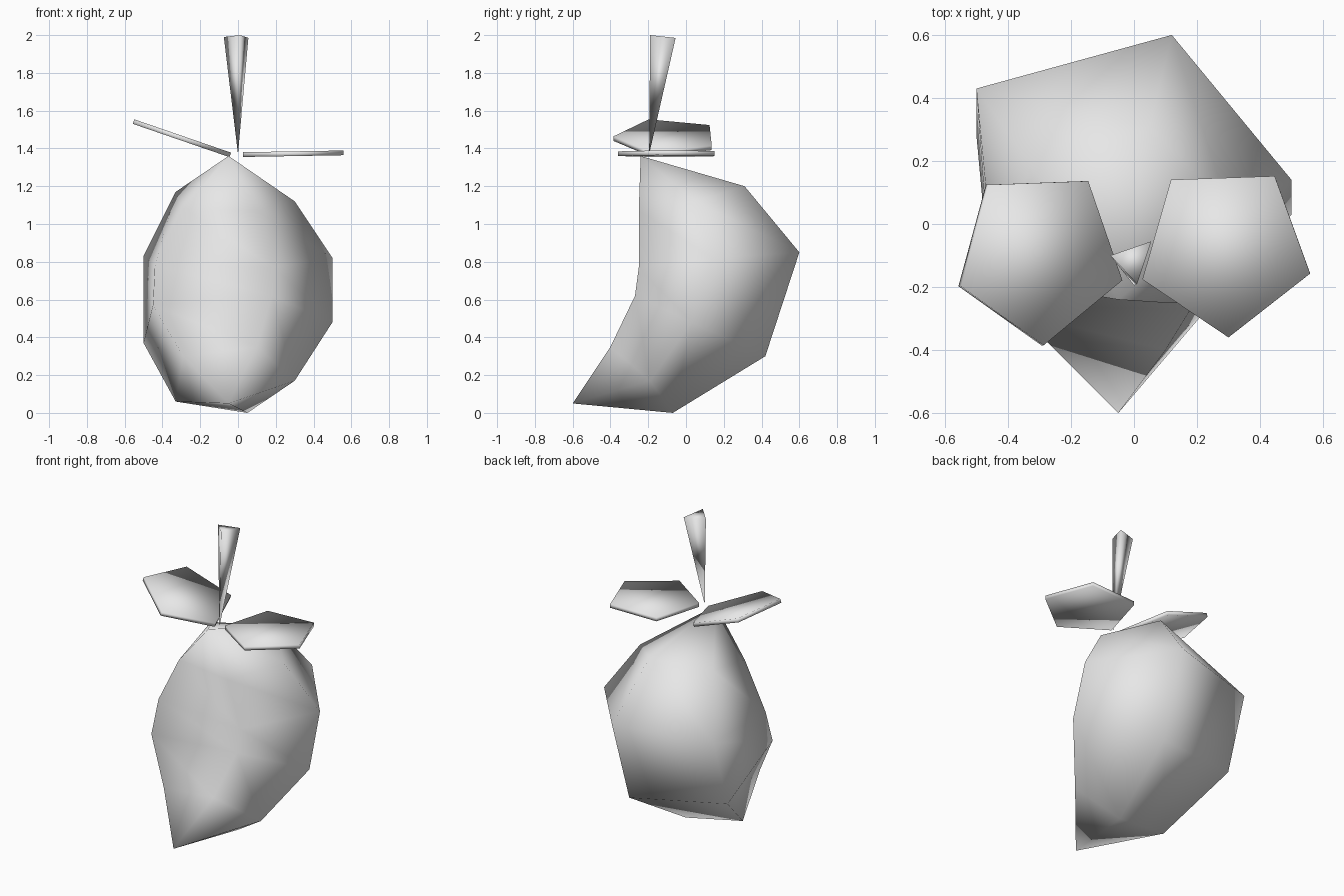
import bpy
import bmesh
import math
from mathutils import Vector, Matrix

default_cube = bpy.data.objects.get("Cube")
if default_cube:
    bpy.data.objects.remove(default_cube, do_unlink=True)

# One plain grey material for every part
grey = bpy.data.materials.new("plain grey")
grey.use_nodes = True
grey.diffuse_color = (0.8, 0.8, 0.8, 1)
grey.node_tree.nodes["Principled BSDF"].inputs["Base Color"].default_value = grey.diffuse_color


def make_object(name, bm):
    """Turn a bmesh into a smooth shaded object."""
    bmesh.ops.recalc_face_normals(bm, faces=bm.faces)
    for face in bm.faces:
        face.smooth = True
    mesh = bpy.data.meshes.new(name)
    bm.to_mesh(mesh)
    bm.free()
    mesh.materials.append(grey)
    obj = bpy.data.objects.new(name, mesh)
    bpy.context.collection.objects.link(obj)
    return obj


def fan(bm, ring, pole):
    """Close a ring of vertices with triangles to a pole."""
    for a, b in zip(ring, ring[1:] + ring[:1]):
        bm.faces.new((a, b, pole))


def bridge(bm, upper, lower):
    """Join two rings of equal size with quads."""
    count = len(upper)
    for i in range(count):
        j = (i + 1) % count
        bm.faces.new((upper[i], upper[j], lower[j], lower[i]))


# Fruit: a five-sided sphere bent forward, each ring listed as
# back, left side, left front, right front, right side
fruit_rings = [
    [(.05, .31, 1.2), (-.33, .19, 1.17), (-.29, -.2, 1.08), (.1, -.25, 1.07), (.3, .05, 1.12)],
    [(.12, .6, .85), (-.5, .43, .83), (-.44, -.2, .78), (.19, -.25, .77), (.5, .14, .82)],
    [(.12, .42, .3), (-.5, .28, .37), (-.45, -.26, .57), (.18, -.27, .62), (.5, .03, .48)],
    [(.05, -.07, 0), (-.33, -.12, .06), (-.29, -.36, .3), (.1, -.4, .35), (.3, -.19, .17)],
]
bm = bmesh.new()
rings = [[bm.verts.new(p) for p in ring] for ring in fruit_rings]
for upper, lower in zip(rings, rings[1:]):
    bridge(bm, upper, lower)
fan(bm, rings[0], bm.verts.new((-.05, -.24, 1.36)))
fan(bm, rings[-1], bm.verts.new((-.05, -.6, .05)))
make_object("fruit_body", bm)


# Leaves: thin five-sided discs
def make_leaf(name, centre, radius, tilt):
    bm = bmesh.new()
    bmesh.ops.create_cone(bm, cap_ends=True, segments=5, radius1=radius,
                          radius2=radius, depth=0.025)
    first = max(bm.verts, key=lambda v: v.co.x + v.co.y * 0.01).co
    turn = math.radians(-16) - math.atan2(first.y, first.x)
    bm.transform(Matrix.Translation(centre)
                 @ Matrix.Rotation(math.radians(tilt), 4, "Y")
                 @ Matrix.Rotation(turn, 4, "Z"))
    make_object(name, bm)


make_leaf("left_leaf", Vector((.29, -.08, 1.372)), .28, -1)
make_leaf("right_leaf", Vector((-.3, -.1, 1.455)), .285, 19)

# Stem: a three-sided spike standing on its point
bm = bmesh.new()
top = [bm.verts.new(p) for p in [(.01, -.19, 2), (.055, -.055, 1.985), (-.075, -.1, 1.99)]]
bm.faces.new(top)
fan(bm, top, bm.verts.new((0, -.195, 1.37)))
make_object("stem", bm)
